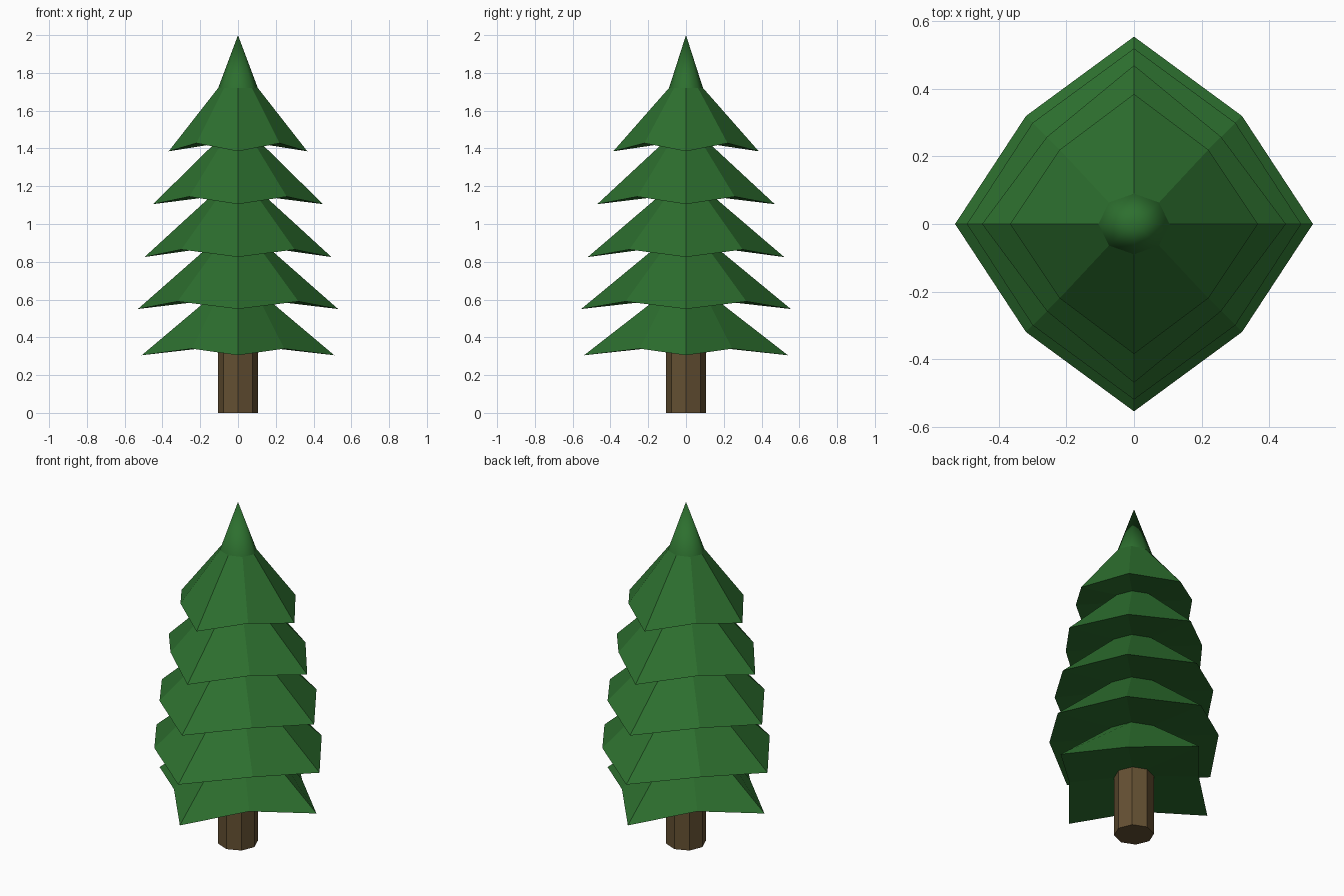
import bpy, bmesh, math

if "Cube" in bpy.data.objects:
    bpy.data.objects.remove(bpy.data.objects["Cube"])


def material(name, rgb):
    m = bpy.data.materials.new(name)
    m.diffuse_color = (*rgb, 1)
    m.use_nodes = True
    m.node_tree.nodes["Principled BSDF"].inputs["Base Color"].default_value = m.diffuse_color
    return m


def ring(bm, ax, ay, dx, dy, z_axis, z_diag):
    """Eight vertices: axis points at ax/ay, diagonal points at dx/dy."""
    verts = []
    for i in range(8):
        c, s = math.cos(i * math.pi / 4), math.sin(i * math.pi / 4)
        if i % 2 == 0:
            co = (ax * c, ay * s, z_axis)
        else:
            co = (math.copysign(dx, c), math.copysign(dy, s), z_diag)
        verts.append(bm.verts.new(co))
    return verts


def round_ring(bm, rx, ry, z):
    h = math.sqrt(0.5)
    return ring(bm, rx, ry, rx * h, ry * h, z, z)


def finish(bm, name, mat):
    bmesh.ops.recalc_face_normals(bm, faces=bm.faces)
    mesh = bpy.data.meshes.new(name)
    bm.to_mesh(mesh)
    bm.free()
    mesh.materials.append(mat)
    obj = bpy.data.objects.new(name, mesh)
    bpy.context.collection.objects.link(obj)
    return obj


# Foliage: zigzag stack of eight-sided tiers with drooping axis points
# (tip x, tip y, tip z, diagonal, diagonal z, top radius, top z)
tiers = [
    (0.51, 0.54, 0.305, 0.245, 0.34, 0.16, 0.60),
    (0.53, 0.555, 0.55, 0.32, 0.59, 0.155, 0.88),
    (0.495, 0.52, 0.825, 0.30, 0.865, 0.14, 1.15),
    (0.45, 0.47, 1.105, 0.258, 1.145, 0.12, 1.43),
    (0.367, 0.385, 1.385, 0.22, 1.428, 0.105, 1.72),
]
bm = bmesh.new()
rings = [round_ring(bm, 0.11, 0.11, 0.355)]
for tx, ty, tz, d, dz, r, rz in tiers:
    rings.append(ring(bm, tx, ty, d, d, tz, dz))
    rings.append(round_ring(bm, r, 0.09 if rz > 1.7 else r, rz))
for a, b in zip(rings, rings[1:]):
    for i in range(8):
        j = (i + 1) % 8
        bm.faces.new((a[i], a[j], b[j], b[i]))
bm.faces.new(rings[0])

# Pointed crown
apex = bm.verts.new((0, 0, 2))
top = rings[-1]
crown = [bm.faces.new((top[i], top[(i + 1) % 8], apex)) for i in range(8)]
for f in crown:
    f.smooth = True
finish(bm, "foliage", material("leaf_green", (0.026, 0.16, 0.028)))

# Trunk: octagonal post
bm = bmesh.new()
low, high = (round_ring(bm, 0.107, 0.107, z) for z in (0, 0.4))
for i in range(8):
    j = (i + 1) % 8
    bm.faces.new((low[i], low[j], high[j], high[i]))
bm.faces.new(low)
bm.faces.new(high)
finish(bm, "trunk", material("bark_brown", (0.127, 0.08, 0.032)))
